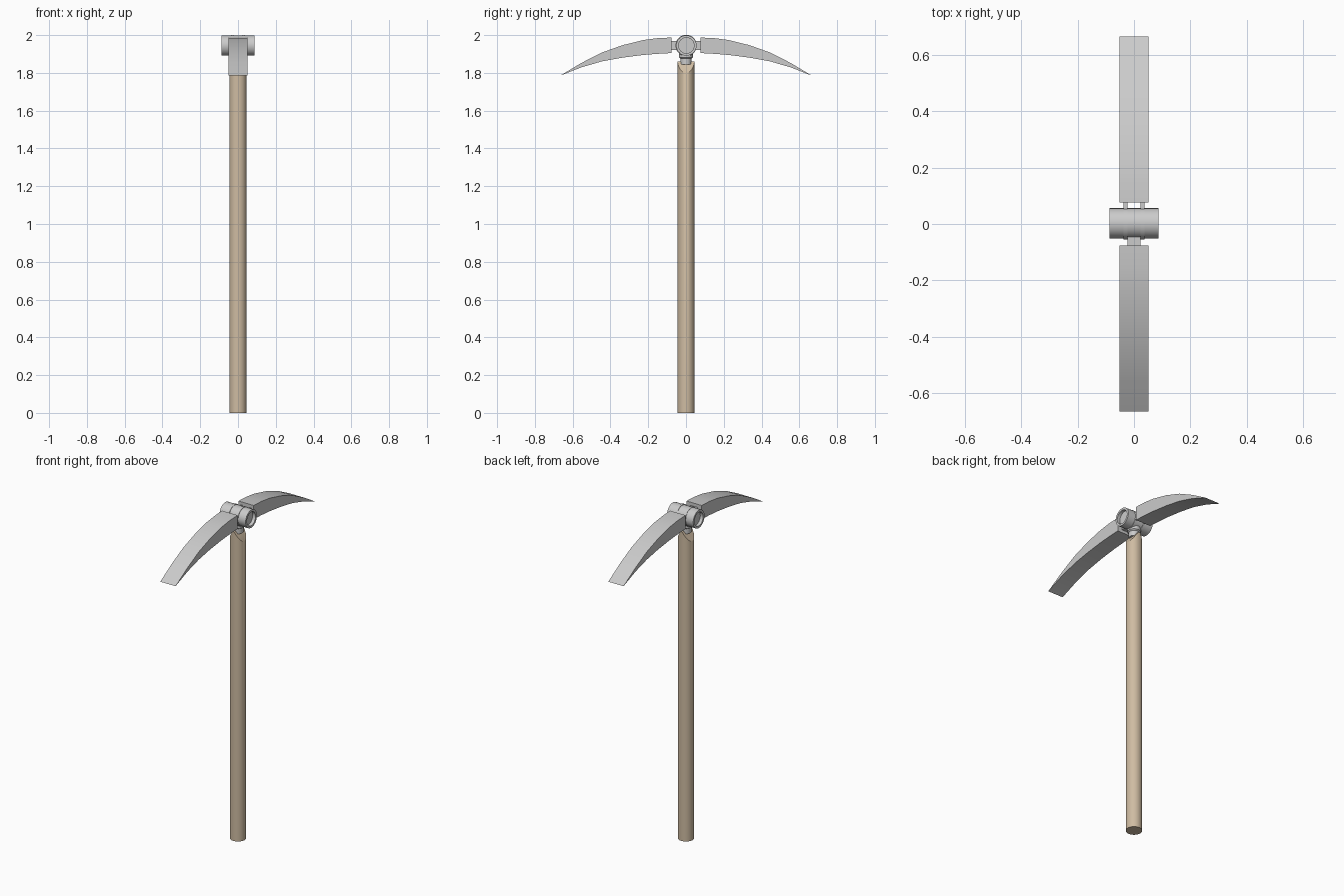
import bpy, bmesh, math
from mathutils import Matrix, Vector

if "Cube" in bpy.data.objects:
    bpy.data.objects.remove(bpy.data.objects["Cube"])

HUB_Z = 1.945


def finish(name, bm, color=None, angle=35):
    bmesh.ops.recalc_face_normals(bm, faces=bm.faces)
    mesh = bpy.data.meshes.new(name)
    bm.to_mesh(mesh)
    bm.free()
    ob = bpy.data.objects.new(name, mesh)
    bpy.context.collection.objects.link(ob)
    if color:
        mat = bpy.data.materials.new(name + "_material")
        mat.diffuse_color = color
        mat.use_nodes = True
        mat.node_tree.nodes["Principled BSDF"].inputs["Base Color"].default_value = mat.diffuse_color
        mesh.materials.append(mat)
    bpy.ops.object.select_all(action='DESELECT')
    ob.select_set(True)
    bpy.context.view_layer.objects.active = ob
    bpy.ops.object.shade_smooth_by_angle(angle=math.radians(angle))
    return ob


def lathe(name, profile, axis, origin, steps=32):
    """Spin (radius, distance) points around an axis through origin."""
    bm = bmesh.new()
    verts = [bm.verts.new((r, 0, h)) for r, h in profile]
    edges = [bm.edges.new(p) for p in zip(verts, verts[1:])]
    bmesh.ops.spin(bm, geom=verts + edges, cent=(0, 0, 0), axis=(0, 0, 1),
                   angle=2 * math.pi, steps=steps)
    bmesh.ops.remove_doubles(bm, verts=bm.verts, dist=1e-5)
    rot = Vector((0, 0, 1)).rotation_difference(Vector(axis)).to_matrix().to_4x4()
    bm.transform(Matrix.Translation(origin) @ rot)
    return finish(name, bm)


def box(name, center, size):
    bm = bmesh.new()
    bmesh.ops.create_cube(bm, size=1)
    bm.transform(Matrix.Translation(center) @ Matrix.Diagonal((*size, 1)))
    return finish(name, bm)


# Handle: round shaft whose top is cut to a wedge on both sides
bm = bmesh.new()
bmesh.ops.create_cone(bm, cap_ends=True, segments=32, radius1=0.045,
                      radius2=0.045, depth=1.86,
                      matrix=Matrix.Translation((0, 0, 0.93)))
for s in (1, -1):
    cut = bmesh.ops.bisect_plane(bm, geom=bm.verts[:] + bm.edges[:] + bm.faces[:],
                                 plane_co=(s * 0.006, 0, 1.86),
                                 plane_no=(s * 0.06, 0, 0.039), clear_outer=True)
    rim = [e for e in cut['geom_cut'] if isinstance(e, bmesh.types.BMEdge)]
    bmesh.ops.holes_fill(bm, edges=rim)
finish("handle", bm, (0.62, 0.50, 0.36, 1))

# Hub: cross barrel with recessed ends
lathe("hub_barrel", [(0, -0.068), (0.041, -0.068), (0.041, -0.087), (0.054, -0.087),
                     (0.054, 0.087), (0.041, 0.087), (0.041, 0.068), (0, 0.068)],
      (1, 0, 0), (0, 0.002, HUB_Z))

# Hinge: two outer rings and lugs hold the back blade, one middle lug the front
for s, side in ((1, "right"), (-1, "left")):
    x = s * 0.03
    lathe("hinge_ring_" + side, [(0.04, -0.007), (0.0565, -0.007), (0.0565, 0.007),
                                 (0.04, 0.007)], (1, 0, 0), (x, 0.001, HUB_Z))
    box("back_lug_" + side, (x, 0.062, HUB_Z), (0.014, 0.045, 0.046))
box("front_lug", (0, -0.062, HUB_Z), (0.045, 0.045, 0.046))

# Neck joining the hub to the handle
lathe("neck", [(0, 1.845), (0.029, 1.845), (0.029, 1.876), (0.037, 1.882),
               (0.037, 1.905), (0, 1.905)], (0, 0, 1), (0, 0, 0))

# Blades: curved tapering side profile, extruded across the width
TOP = [(0.077, 1.987), (0.15, 1.984), (0.225, 1.974), (0.335, 1.947),
       (0.445, 1.908), (0.555, 1.852), (0.667, 1.785)]
UNDER = [(0.555, 1.829), (0.445, 1.861), (0.335, 1.881), (0.225, 1.895),
         (0.15, 1.901), (0.077, 1.905)]
for s, name in ((1, "back_blade"), (-1, "front_blade")):
    bm = bmesh.new()
    face = bm.faces.new([bm.verts.new((-0.051, s * y, z)) for y, z in TOP + UNDER])
    new = bmesh.ops.extrude_face_region(bm, geom=[face])['geom']
    bmesh.ops.translate(bm, vec=(0.102, 0, 0),
                        verts=[v for v in new if isinstance(v, bmesh.types.BMVert)])
    finish(name, bm, angle=30)
